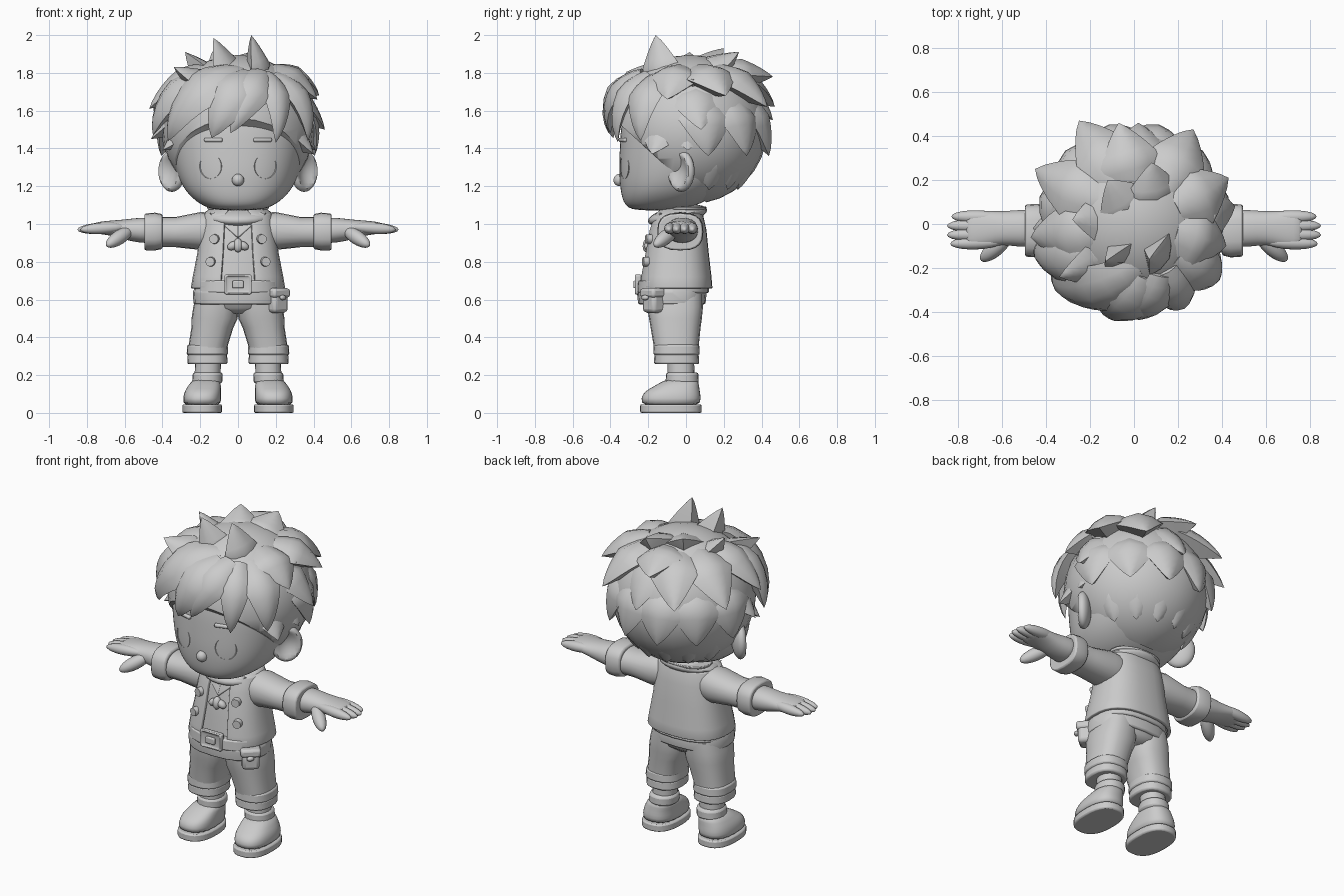
import bpy, bmesh
from math import sin, cos, pi, radians, copysign
from mathutils import Vector, Matrix

cube = bpy.data.objects.get("Cube")
if cube:
    bpy.data.objects.remove(cube, do_unlink=True)

grey = bpy.data.materials.new("plain_grey")
grey.use_nodes = True
tone = (0.6, 0.6, 0.6, 1)
grey.diffuse_color = tone
for node in grey.node_tree.nodes:
    if node.type == "BSDF_PRINCIPLED":
        node.inputs["Base Color"].default_value = tone


def finish(bm, name, mirror=False, sub=0, bevel=0, solid=0):
    bmesh.ops.recalc_face_normals(bm, faces=bm.faces)
    mesh = bpy.data.meshes.new(name)
    bm.to_mesh(mesh)
    bm.free()
    mesh.materials.append(grey)
    ob = bpy.data.objects.new(name, mesh)
    bpy.context.collection.objects.link(ob)
    if solid:
        ob.modifiers.new("thickness", "SOLIDIFY").thickness = solid
    if bevel:
        mod = ob.modifiers.new("soft_edge", "BEVEL")
        mod.width, mod.segments = bevel, 2
    if mirror:
        ob.modifiers.new("both_sides", "MIRROR")
    if sub:
        ob.modifiers.new("smooth", "SUBSURF").levels = sub
        ob.modifiers["smooth"].render_levels = sub
        mesh.shade_smooth()
    else:
        bpy.ops.object.select_all(action="DESELECT")
        ob.select_set(True)
        bpy.context.view_layer.objects.active = ob
        bpy.ops.object.shade_smooth_by_angle(angle=0.85)
    return ob


def loft(name, rings, axis="Z", n=20, e=2.2, gap=0, **kw):
    """Skin rounded rings (position, centre a, centre b, radius a, radius b)."""
    bm = bmesh.new()
    rows, open_arc = [], radians(gap)
    for p, a, b, ra, rb in rings:
        row = []
        for i in range(n + (gap > 0)):
            t = open_arc - pi / 2 + (2 * pi - 2 * open_arc) * i / n
            u = a + ra * copysign(abs(cos(t)) ** (2 / e), cos(t))
            v = b + rb * copysign(abs(sin(t)) ** (2 / e), sin(t))
            row.append(bm.verts.new((u, v, p) if axis == "Z" else (p, u, v)))
        rows.append(row)
    for r, s in zip(rows, rows[1:]):
        for i in range(n):
            j = (i + 1) % len(r)
            bm.faces.new((r[i], r[j], s[j], s[i]))
    if not gap:
        bm.faces.new(rows[0][::-1])
        bm.faces.new(rows[-1])
    return finish(bm, name, **kw)


def place(bm, loc, yaw=0, pitch=0, size=(1, 1, 1)):
    m = (Matrix.Translation(loc) @ Matrix.Rotation(yaw, 4, "Z")
         @ Matrix.Rotation(pitch, 4, "X") @ Matrix.Diagonal((*size, 1)))
    bmesh.ops.transform(bm, matrix=m, verts=bm.verts)


def box(name, loc, size, yaw=0, bevel=0.01, mirror=False, inset=0):
    bm = bmesh.new()
    bmesh.ops.create_cube(bm, size=1)
    place(bm, loc, yaw, 0, size)
    if inset:
        front = min(bm.faces, key=lambda f: f.calc_center_median().y)
        bmesh.ops.inset_region(bm, faces=[front], thickness=inset, depth=-inset / 2)
    return finish(bm, name, mirror, bevel=bevel)


def disc(name, loc, r, depth, yaw=0, rim=0.0, tall=1):
    bm = bmesh.new()
    bmesh.ops.create_cone(bm, cap_ends=True, segments=24, radius1=r, radius2=r * 0.92, depth=depth)
    top = max(bm.faces, key=lambda f: f.calc_center_median().z)
    if rim:
        bmesh.ops.inset_region(bm, faces=[top], thickness=rim, depth=-rim * 0.8)
    place(bm, loc, yaw, pi / 2, (1, tall, 1))
    return finish(bm, name, True)


def pill(name, a, b, r, mirror=False):
    a, b = Vector(a), Vector(b)
    bm = bmesh.new()
    bmesh.ops.create_uvsphere(bm, u_segments=16, v_segments=10, radius=1)
    m = (Matrix.Translation((a + b) / 2) @ (b - a).to_track_quat("Z", "Y").to_matrix().to_4x4()
         @ Matrix.Diagonal((r, r, (b - a).length / 2, 1)))
    bmesh.ops.transform(bm, matrix=m, verts=bm.verts)
    return finish(bm, name, mirror)


# Head, neck and face
loft("head", [(1.07, 0, -.16, .12, .12), (1.10, 0, -.13, .2, .2), (1.17, 0, -.08, .285, .27),
              (1.28, 0, -.02, .335, .34), (1.4, 0, 0, .36, .355), (1.55, 0, .01, .375, .36),
              (1.75, 0, .01, .3, .29), (1.83, 0, .01, .15, .15)], e=2.3, sub=2)
loft("neck", [(.98, 0, -.04, .09, .08), (1.14, 0, -.04, .09, .08)])
pill("nose", (0, -.352, 1.2), (0, -.352, 1.265), .032)
disc("eye", (.14, -.312, 1.305), .068, .03, .36, rim=.011, tall=1.05)
box("eyebrow", (.13, -.332, 1.445), (.1, .025, .022), .3, .008, mirror=True)

# Ears, cupped on the outer side
bm = bmesh.new()
bmesh.ops.create_uvsphere(bm, u_segments=24, v_segments=16, radius=1)
for v in bm.verts:
    reach = v.co.y ** 2 + v.co.z ** 2
    if v.co.x > 0:
        v.co.x -= 1.1 * max(0, 1 - reach * 1.5)
place(bm, (.35, -.025, 1.28), -.8, 0, (.045, .09, .11))
finish(bm, "ear", mirror=True)

# Hair cap, cut on a slope from the forehead to the nape
bm = bmesh.new()
bmesh.ops.create_uvsphere(bm, u_segments=28, v_segments=16, radius=1)
place(bm, (0, .02, 1.5), size=(.405, .41, .395))
bmesh.ops.bisect_plane(bm, geom=bm.verts[:] + bm.edges[:] + bm.faces[:], plane_co=(0, -.43, 1.6),
                       plane_no=(0, .48, .53), clear_inner=True)
bmesh.ops.holes_fill(bm, edges=[ed for ed in bm.edges if ed.is_boundary])
finish(bm, "hair_cap")

SKULL = Vector((0, 0, 1.5))


def lock(name, base, tip, w, bulge=0.0):
    """Solid pointed clump of hair that follows the skull and flares at the tip."""
    a, b = Vector(base) - SKULL, Vector(tip) - SKULL
    path = []
    for i in range(9):
        t = i / 8
        d = a.lerp(b, t).normalized()
        path.append(SKULL + d * (a.length * (1 - t) + b.length * t + bulge * sin(pi * t)))
    bm = bmesh.new()
    rows = []
    for i, p in enumerate(path[:-1]):
        t = i / 8
        along = (path[i + 1] - p).normalized()
        side = along.cross(p - SKULL).normalized()
        out = side.cross(along).normalized()
        k = w * (.6 + 1.1 * t if t < .36 else (1 - t) ** .85 * 1.46)
        shape = ((1, 0), (.55, .3), (0, .45), (-.55, .3), (-1, 0), (0, -.8))
        rows.append([bm.verts.new(p + side * k * x + out * k * y) for x, y in shape])
    end = bm.verts.new(path[-1])
    for r, s in zip(rows, rows[1:]):
        for j in range(6):
            bm.faces.new((r[j], r[j - 1], s[j - 1], s[j]))
    for j in range(6):
        bm.faces.new((rows[-1][j], rows[-1][j - 1], end))
    bm.faces.new(rows[0])
    finish(bm, name)


# Fringe swept from the parting
fringe = [((.02, -.2, 1.79), (-.37, -.24, 1.44), .15), ((.06, -.24, 1.78), (-.14, -.385, 1.455), .14),
          ((.13, -.23, 1.79), (-.04, -.4, 1.48), .11), ((.15, -.21, 1.79), (.2, -.36, 1.43), .09),
          ((.2, -.14, 1.78), (.37, -.24, 1.44), .11), ((-.13, -.14, 1.78), (-.45, -.12, 1.47), .14)]
for base, tip, w in fringe:
    lock("fringe_lock", base, tip, w, .025)

# Upright tufts on the crown
tufts = [((.14, -.12, 1.72), (.07, -.16, 2), .11), ((-.02, -.12, 1.72), (-.13, -.17, 1.985), .1),
         ((-.12, -.15, 1.72), (-.34, -.24, 1.83), .11), ((-.1, .02, 1.74), (-.28, .02, 1.91), .12),
         ((.14, .03, 1.76), (.375, .04, 1.765), .13), ((.08, .06, 1.77), (.08, .28, 1.91), .14),
         ((0, .02, 1.77), (-.12, .2, 1.93), .14)]
for base, tip, w in tufts:
    lock("crown_tuft", base, tip, w)

# Side and back spikes that radiate from the crown
spikes = [(-.25, .47, 1.62), (-.07, .46, 1.78), (.02, .46, 1.55), (.27, .43, 1.62), (.43, .21, 1.68),
          (-.45, .25, 1.6), (.42, -.1, 1.66), (.46, .08, 1.5), (.4, -.18, 1.37), (.41, .01, 1.39),
          (-.46, -.02, 1.45), (-.4, -.15, 1.39), (-.47, -.06, 1.61)]
for x, y, z in spikes:
    lock("hair_spike", (x * .35 + .04, y * .35, min(z + .22, 1.81)), (x, y, z), .145)

# Jagged rows down to the nape
for i in range(6):
    a = pi * (i + .5) / 6
    lock("back_lock", (.3 * cos(a), .31 * sin(a), 1.66), (.42 * cos(a), .455 * sin(a), 1.36), .15)
for i in range(6):
    a = pi * (i + 1) / 7
    lock("nape_lock", (.31 * cos(a), .33 * sin(a), 1.44), (.27 * cos(a), .28 * sin(a), 1.18), .12)

# Shirt, open vest and belt
loft("shirt", [(.6, 0, -.06, .215, .165), (.8, 0, -.05, .2, .155), (.95, 0, -.045, .18, .135),
               (1.05, 0, -.04, .16, .115), (1.09, 0, -.04, .1, .08)], e=2.5)
loft("vest", [(.66, 0, -.055, .25, .195), (.72, 0, -.055, .24, .19), (.85, 0, -.05, .215, .17),
              (.97, 0, -.045, .2, .153), (1.05, 0, -.04, .185, .13), (1.085, 0, -.04, .12, .09)],
     n=28, e=2.5, gap=17, solid=.02, bevel=.004)
loft("shirt_hem", [(.575, 0, -.075, .235, .178), (.64, 0, -.075, .24, .185), (.67, 0, -.07, .225, .17)],
     e=2.5, bevel=.008)
loft("belt", [(.635, 0, -.07, .235, .192), (.7, 0, -.07, .23, .188)], e=2.5, bevel=.008)
box("buckle", (0, -.255, .68), (.145, .04, .105), bevel=.014, inset=.022)
box("buckle_tongue", (0, -.266, .68), (.06, .025, .04), bevel=.006)
for x, z, y in ((.125, .92, -.197), (.145, .8, -.213)):
    disc("vest_button", (x, y, z), .026, .03, .25)

# Hip pouch with flap
box("pouch", (.2, -.165, .585), (.1, .1, .11), .7, .02)
box("pouch_flap", (.2, -.167, .635), (.115, .115, .05), .7, .015)
pill("pouch_stud", (.225, -.235, .61), (.25, -.2, .61), .014)

# Neckerchief with collar, folded front and knot
bm = bmesh.new()
bmesh.ops.create_uvsphere(bm, u_segments=24, v_segments=12, radius=1)
place(bm, (0, -.045, 1.045), 0, .2, (.185, .16, .05))
finish(bm, "neckerchief")
bm = bmesh.new()
bm.faces.new([bm.verts.new(p) for p in ((0, -.2, .93), (.15, -.14, 1.06), (0, -.14, 1.07))])
finish(bm, "scarf_fold", mirror=True, solid=.025, bevel=.005)
loft("back_collar", [(1.075, 0, 0, .16, .105), (1.092, 0, 0, .165, .11)], bevel=.005)
pill("knot", (0, -.2, .925), (0, -.21, .85), .024)
pill("knot_wing", (0, -.2, .9), (.055, -.2, .87), .022, mirror=True)

# Sleeves, cuffs and forearms
loft("sleeve", [(.12, -.03, .965, .1, .095), (.2, -.03, .963, .112, .1), (.33, -.03, .957, .1, .08),
                (.42, -.03, .957, .1, .08)], axis="X", mirror=True)
loft("sleeve_cuff", [(.4, -.03, .96, .112, .092), (.44, -.03, .96, .122, .1), (.495, -.03, .958, .118, .097)],
     axis="X", e=2.7, bevel=.008, mirror=True)
loft("forearm", [(.42, -.02, .965, .09, .072), (.52, -.02, .967, .085, .068), (.6, -.018, .97, .076, .054),
                 (.66, -.022, .978, .083, .042), (.73, -.028, .98, .087, .033), (.77, -.028, .977, .08, .028)],
     axis="X", sub=1, mirror=True)

# Hands
for y, tip in ((.034, .83), (-.008, .85), (-.05, .85), (-.09, .835)):
    pill("finger", (.6, y * .9, .985), (tip, y, .97), .03, mirror=True)
pill("thumb", (.56, -.05, .975), (.695, -.165, .885), .038, mirror=True)

# Trousers with turn-ups
loft("trouser_seat", [(.525, 0, -.055, .09, .1), (.555, 0, -.06, .2, .145), (.62, 0, -.06, .22, .16)])
loft("trouser_leg", [(.3, .162, -.05, .1, .115), (.36, .157, -.052, .104, .12), (.45, .136, -.055, .111, .132),
                     (.5, .124, -.056, .122, .14), (.56, .117, -.058, .12, .148), (.63, .108, -.06, .11, .15)],
     e=2.5, mirror=True)
for low, high, r in ((.258, .312, .107), (.306, .362, .11)):
    loft("turn_up", [(low, .162, -.05, r, r + .013), (high, .162, -.05, r - .003, r + .01)],
         e=2.5, bevel=.01, mirror=True)

# Socks and boots
loft("sock", [(.1, .165, -.025, .07, .072), (.28, .158, -.027, .068, .07)], mirror=True)
loft("boot_top", [(.155, .163, -.02, .08, .088), (.215, .16, -.02, .08, .086)], bevel=.014, mirror=True)
loft("boot", [(.03, .19, -.08, .102, .16), (.08, .19, -.08, .102, .16), (.115, .186, -.073, .098, .148),
              (.14, .178, -.05, .088, .12), (.185, .165, -.017, .074, .085)], e=2.5, sub=1, mirror=True)
loft("boot_sole", [(0, .19, -.08, .105, .163), (.045, .19, -.08, .105, .163)], n=28, e=2.5,
     bevel=.008, mirror=True)
